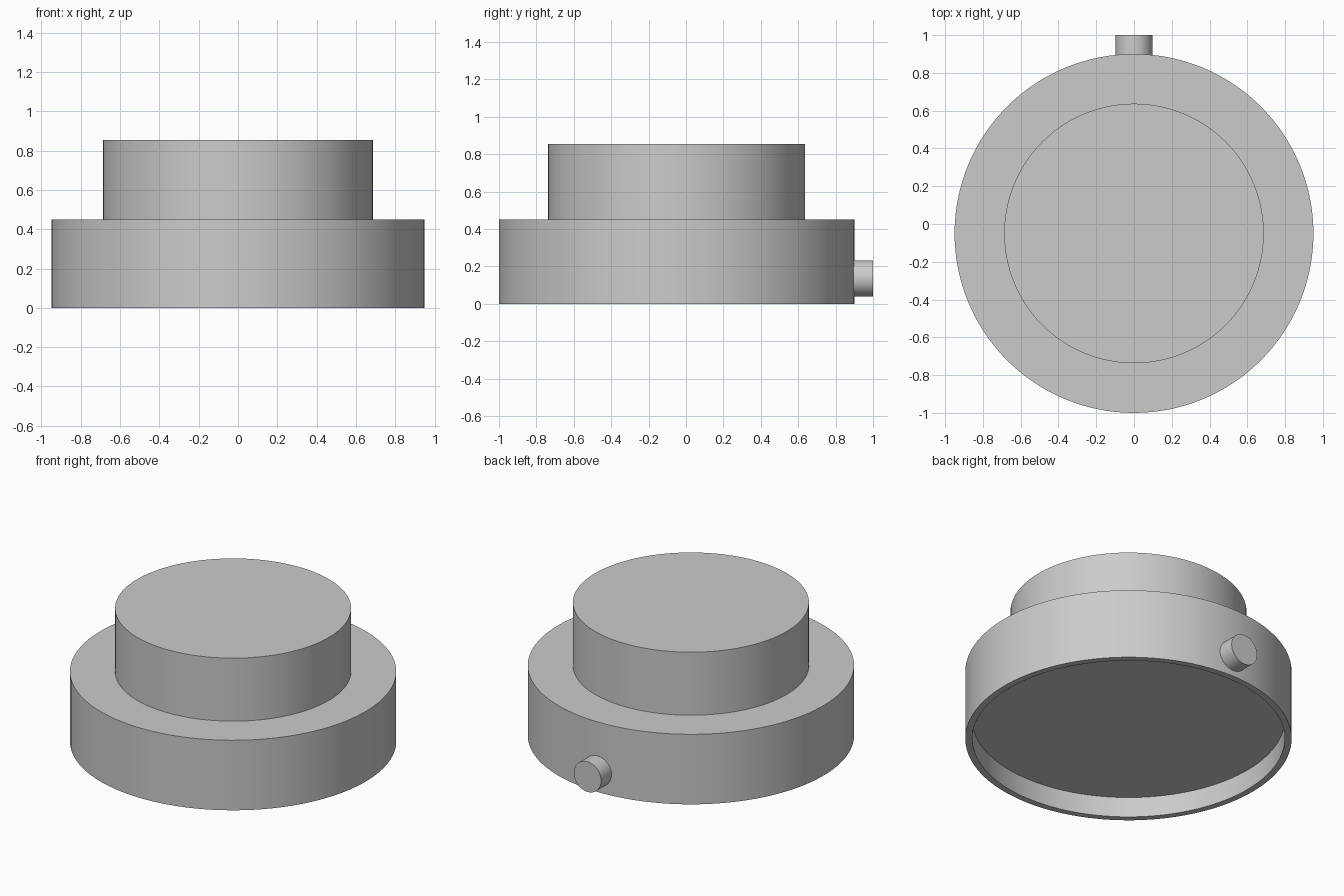
import bpy, bmesh, math
from mathutils import Matrix, Vector

cube = bpy.data.objects.get("Cube")
if cube:
    bpy.data.objects.remove(cube, do_unlink=True)

grey = bpy.data.materials.new("plain grey")
grey.use_nodes = True
grey.diffuse_color = (0.6, 0.6, 0.6, 1)
grey.node_tree.nodes["Principled BSDF"].inputs["Base Color"].default_value = (0.6, 0.6, 0.6, 1)


def lathe(name, profile, segments, location, rotation=(0, 0, 0)):
    """Spin a (radius, height) outline that starts and ends on the axis."""
    bm = bmesh.new()
    verts = [bm.verts.new((r, 0, h)) for r, h in profile]
    edges = [bm.edges.new(pair) for pair in zip(verts, verts[1:])]
    bmesh.ops.spin(bm, geom=verts + edges, cent=(0, 0, 0), axis=(0, 0, 1),
                   angle=math.tau, steps=segments, use_merge=True)
    bmesh.ops.remove_doubles(bm, verts=bm.verts, dist=1e-4)
    # Dissolve the centre points so each end is one flat cap
    centres = [v for v in bm.verts if v.co.xy.length < 1e-4]
    bmesh.ops.dissolve_verts(bm, verts=centres)
    bmesh.ops.recalc_face_normals(bm, faces=bm.faces)
    mesh = bpy.data.meshes.new(name)
    bm.to_mesh(mesh)
    bm.free()
    mesh.materials.append(grey)
    obj = bpy.data.objects.new(name, mesh)
    obj.location = location
    obj.rotation_euler = rotation
    bpy.context.collection.objects.link(obj)
    bpy.ops.object.select_all(action='DESELECT')
    obj.select_set(True)
    bpy.context.view_layer.objects.active = obj
    bpy.ops.object.shade_smooth_by_angle(angle=math.radians(30))
    return obj


# Stepped round housing with a shallow recess underneath
lathe("housing",
      [(0, 0.13), (0.91, 0.13), (0.91, 0), (0.95, 0), (0.95, 0.45),
       (0.687, 0.45), (0.687, 0.855), (0, 0.855)],
      128, (0, -0.05, 0))

# Short round stub on the back, pointing along +y
lathe("back_stub", [(0, 0), (0.097, 0), (0.097, 0.12), (0, 0.12)],
      48, (0, 0.88, 0.135), (-math.pi / 2, 0, 0))
